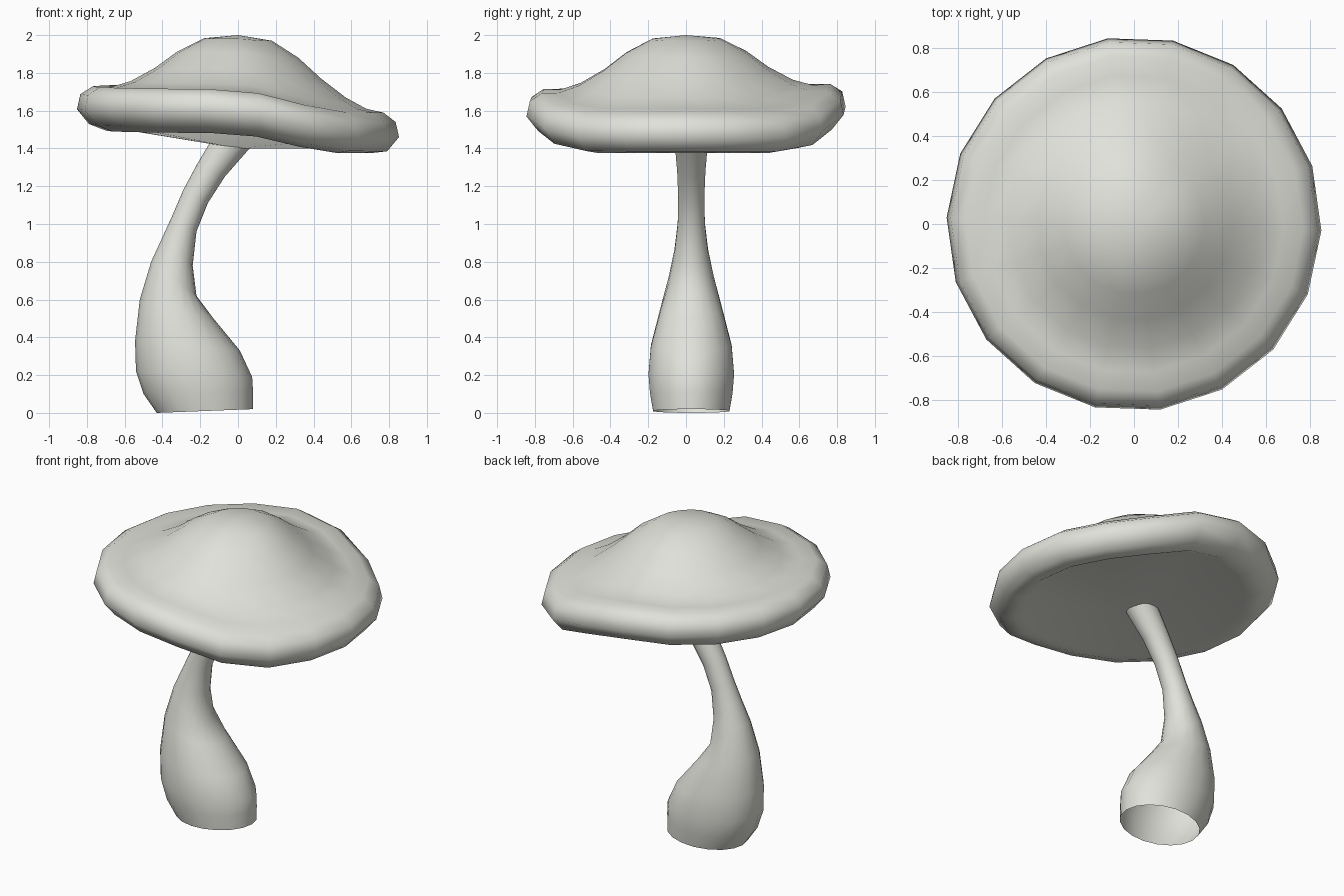
import bpy, bmesh
from math import sin, cos, pi, radians, hypot

cube = bpy.data.objects.get("Cube")
if cube:
    bpy.data.objects.remove(cube, do_unlink=True)

ivory = bpy.data.materials.new("pale_grey")
ivory.use_nodes = True
colour = (0.75, 0.755, 0.70, 1)
ivory.diffuse_color = colour
ivory.node_tree.nodes["Principled BSDF"].inputs["Base Color"].default_value = colour


def skin(name, rings, start=None, end=None):
    """Join closed rings of points into a smooth tube, with optional pole points."""
    bm = bmesh.new()
    loops = [[bm.verts.new(p) for p in ring] for ring in rings]
    n = len(loops[0])
    for a, b in zip(loops, loops[1:]):
        for i in range(n):
            j = (i + 1) % n
            bm.faces.new((a[i], a[j], b[j], b[i]))
    for pole, loop in ((start, loops[0]), (end, loops[-1])):
        if pole:
            tip = bm.verts.new(pole)
            for i in range(n):
                bm.faces.new((tip, loop[i], loop[(i + 1) % n]))
    bmesh.ops.recalc_face_normals(bm, faces=bm.faces)
    for f in bm.faces:
        f.smooth = True
    mesh = bpy.data.meshes.new(name)
    bm.to_mesh(mesh)
    bm.free()
    mesh.materials.append(ivory)
    obj = bpy.data.objects.new(name, mesh)
    bpy.context.collection.objects.link(obj)
    return obj


def rim_lift(angle):
    """The rim droops on the +x side and is raised around the rest."""
    t = min(max((0.8 - cos(angle)) / 0.9, 0), 1)
    return t * t * (3 - 2 * t) * (0.147 + 0.015 * sin(angle))


def cap_ring(r, z, sides=18):
    weight = min((r / 0.8) ** 1.6, 1)
    points = []
    for i in range(sides):
        a = 2 * pi * i / sides - radians(2)
        points.append((r * cos(a), r * sin(a), z + weight * rim_lift(a)))
    return points


# Cap: dome, flared brim, rounded rim and shallow underside
cap_profile = [(0.18, 1.97), (0.32, 1.88), (0.44, 1.77), (0.57, 1.67),
               (0.68, 1.61), (0.77, 1.59), (0.835, 1.54), (0.853, 1.46),
               (0.79, 1.385), (0.70, 1.375), (0.66, 1.40)]
skin("mushroom_cap", [cap_ring(r, z) for r, z in cap_profile],
     start=(0, 0, 2.0), end=(0, 0, 1.40))

# Stem: tilted oval sections, as left x, z, right x, z and half depth
stem_sections = [(-0.43, 0.0, 0.08, 0.02, 0.205), (-0.50, 0.10, 0.08, 0.11, 0.222),
                 (-0.54, 0.22, 0.075, 0.19, 0.23), (-0.545, 0.38, 0.01, 0.33, 0.217),
                 (-0.52, 0.60, -0.13, 0.50, 0.165), (-0.46, 0.80, -0.22, 0.62, 0.12),
                 (-0.40, 0.93, -0.24, 0.78, 0.09), (-0.35, 1.04, -0.22, 0.96, 0.073),
                 (-0.29, 1.18, -0.16, 1.11, 0.07), (-0.215, 1.32, -0.07, 1.25, 0.076),
                 (-0.12, 1.48, 0.07, 1.41, 0.09)]


def stem_ring(x0, z0, x1, z1, depth, sides=18):
    points = []
    for i in range(sides):
        a = 2 * pi * i / sides
        s = (1 + cos(a)) / 2
        points.append((x0 + (x1 - x0) * s, 0.028 + depth * sin(a), z0 + (z1 - z0) * s))
    return points


skin("mushroom_stem", [stem_ring(*section) for section in stem_sections])
